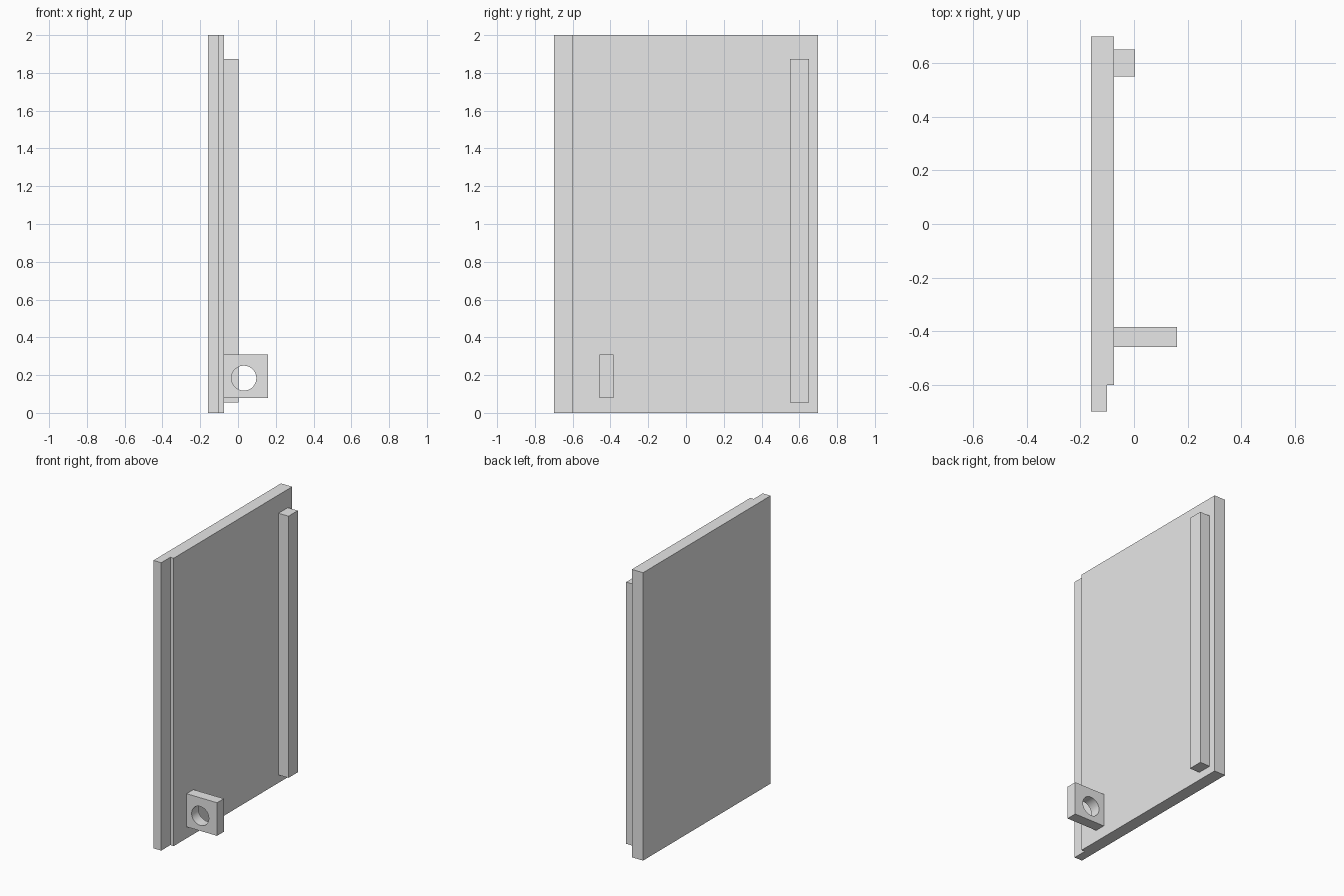
import bpy
import bmesh
import math

cube = bpy.data.objects.get("Cube")
if cube:
    bpy.data.objects.remove(cube, do_unlink=True)

grey = bpy.data.materials.new("light_grey")
grey.use_nodes = True
colour = (0.8, 0.8, 0.8, 1)
grey.diffuse_color = colour
grey.node_tree.nodes["Principled BSDF"].inputs["Base Color"].default_value = colour


def prism(name, outline, axis, low, high):
    """Extrude a flat outline along y or z."""
    def place(a, b, c):
        return (a, c, b) if axis == "y" else (a, b, c)

    bm = bmesh.new()
    face = bm.faces.new([bm.verts.new(place(a, b, low)) for a, b in outline])
    top = bmesh.ops.extrude_face_region(bm, geom=[face])["geom"]
    bmesh.ops.translate(bm, vec=place(0, 0, high - low),
                        verts=[v for v in top if isinstance(v, bmesh.types.BMVert)])
    bmesh.ops.recalc_face_normals(bm, faces=bm.faces)
    mesh = bpy.data.meshes.new(name)
    bm.to_mesh(mesh)
    bm.free()
    mesh.materials.append(grey)
    obj = bpy.data.objects.new(name, mesh)
    bpy.context.collection.objects.link(obj)
    return obj


def rectangle(x0, x1, y0, y1):
    return [(x0, y0), (x1, y0), (x1, y1), (x0, y1)]


back, inner = -0.16, -0.074

# Door panel with a rebate along its front edge
prism("door_panel", [(back, -0.7), (-0.1, -0.7), (-0.1, -0.6),
                     (inner, -0.6), (inner, 0.7), (back, 0.7)], "z", 0, 2)

# Upright rail near the rear edge
prism("upright_rail", rectangle(inner, 0.003, 0.55, 0.652), "z", 0.055, 1.873)

# Lug with a round through hole
lug = prism("latch_lug", rectangle(inner, 0.16, 0.08, 0.31), "y", -0.459, -0.384)
steps = 48
circle = [(0.031 + 0.066 * math.cos(math.tau * i / steps),
           0.184 + 0.066 * math.sin(math.tau * i / steps)) for i in range(steps)]
cutter = prism("hole_cutter", circle, "y", -0.6, -0.2)
cutter.hide_render = True
cutter.hide_set(True)

cut = lug.modifiers.new("hole", "BOOLEAN")
cut.operation = "DIFFERENCE"
cut.solver = "EXACT"
cut.object = cutter

# Apply the cut and smooth only the bore
bpy.ops.object.select_all(action="DESELECT")
lug.select_set(True)
bpy.context.view_layer.objects.active = lug
bpy.ops.object.modifier_apply(modifier=cut.name)
bpy.data.objects.remove(cutter, do_unlink=True)
bpy.ops.object.shade_smooth_by_angle(angle=math.radians(30))
